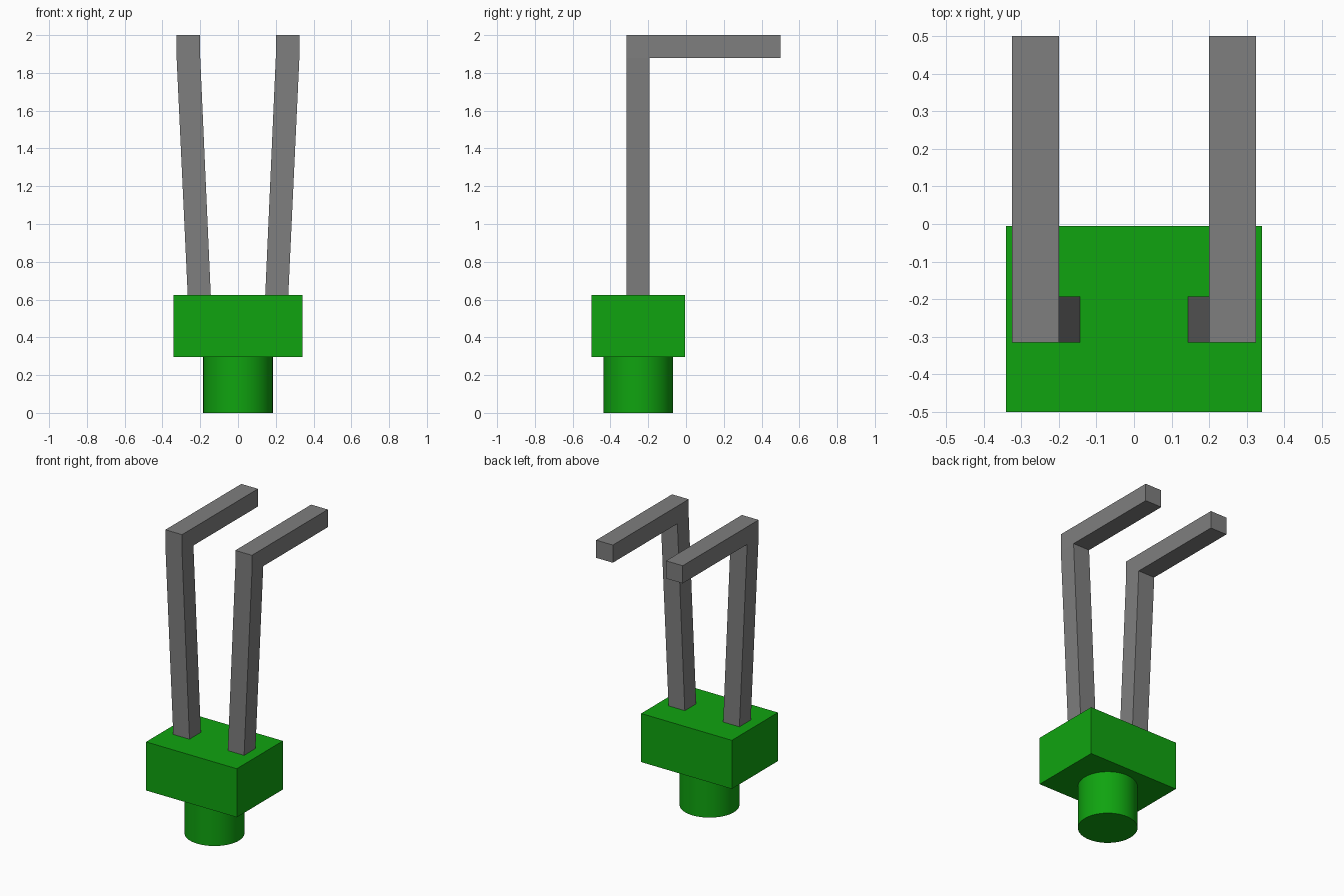
import bpy, bmesh, math

cube = bpy.data.objects.get("Cube")
if cube:
    bpy.data.objects.remove(cube, do_unlink=True)


def material(name, rgb):
    m = bpy.data.materials.new(name)
    m.use_nodes = True
    color = (*rgb, 1.0)
    m.diffuse_color = color
    node = next(n for n in m.node_tree.nodes if n.type == 'BSDF_PRINCIPLED')
    node.inputs["Base Color"].default_value = color
    return m


GREEN = material("green", (0.005, 0.37, 0.005))
GREY = material("grey", (0.21, 0.21, 0.21))


def finish(bm, name, mat):
    bmesh.ops.recalc_face_normals(bm, faces=bm.faces)
    mesh = bpy.data.meshes.new(name)
    bm.to_mesh(mesh)
    bm.free()
    mesh.materials.append(mat)
    obj = bpy.data.objects.new(name, mesh)
    bpy.context.collection.objects.link(obj)
    return obj


# Base block
bm = bmesh.new()
bmesh.ops.create_cube(bm, size=1)
bmesh.ops.scale(bm, vec=(0.682, 0.495, 0.33), verts=bm.verts)
bmesh.ops.translate(bm, vec=(0, -0.2525, 0.46), verts=bm.verts)
finish(bm, "base_block", GREEN)

# Round peg under the block
bm = bmesh.new()
bmesh.ops.create_cone(bm, cap_ends=True, segments=64, radius1=0.184,
                      radius2=0.184, depth=0.297)
bmesh.ops.translate(bm, vec=(0, -0.2525, 0.1485), verts=bm.verts)
peg = finish(bm, "base_peg", GREEN)
bpy.ops.object.select_all(action='DESELECT')
peg.select_set(True)
bpy.context.view_layer.objects.active = peg
bpy.ops.object.shade_smooth_by_angle(angle=math.radians(40))

# Prongs: slanted upright and level arm, as a side outline (y, z) with thickness
FRONT, REAR, TIP = -0.315, -0.193, 0.5
FOOT, BEND, TOP = 0.62, 1.88, 2.0
OUTLINE = [(FRONT, FOOT), (FRONT, BEND), (FRONT, TOP), (TIP, TOP),
           (TIP, BEND), (REAR, BEND), (REAR, FOOT)]


def prong(name, side):
    bm = bmesh.new()
    inner, outer = [], []
    for y, z in OUTLINE:
        low = z == FOOT
        inner.append(bm.verts.new((side * (0.144 if low else 0.2), y, z)))
        outer.append(bm.verts.new((side * (0.266 if low else 0.325), y, z)))
    for ring in (inner, outer):
        bm.faces.new([ring[i] for i in (0, 1, 5, 6)])
        bm.faces.new(ring[1:6])
    n = len(OUTLINE)
    for i in range(n):
        j = (i + 1) % n
        bm.faces.new((inner[i], inner[j], outer[j], outer[i]))
    return finish(bm, name, GREY)


prong("left_prong", 1)
prong("right_prong", -1)
